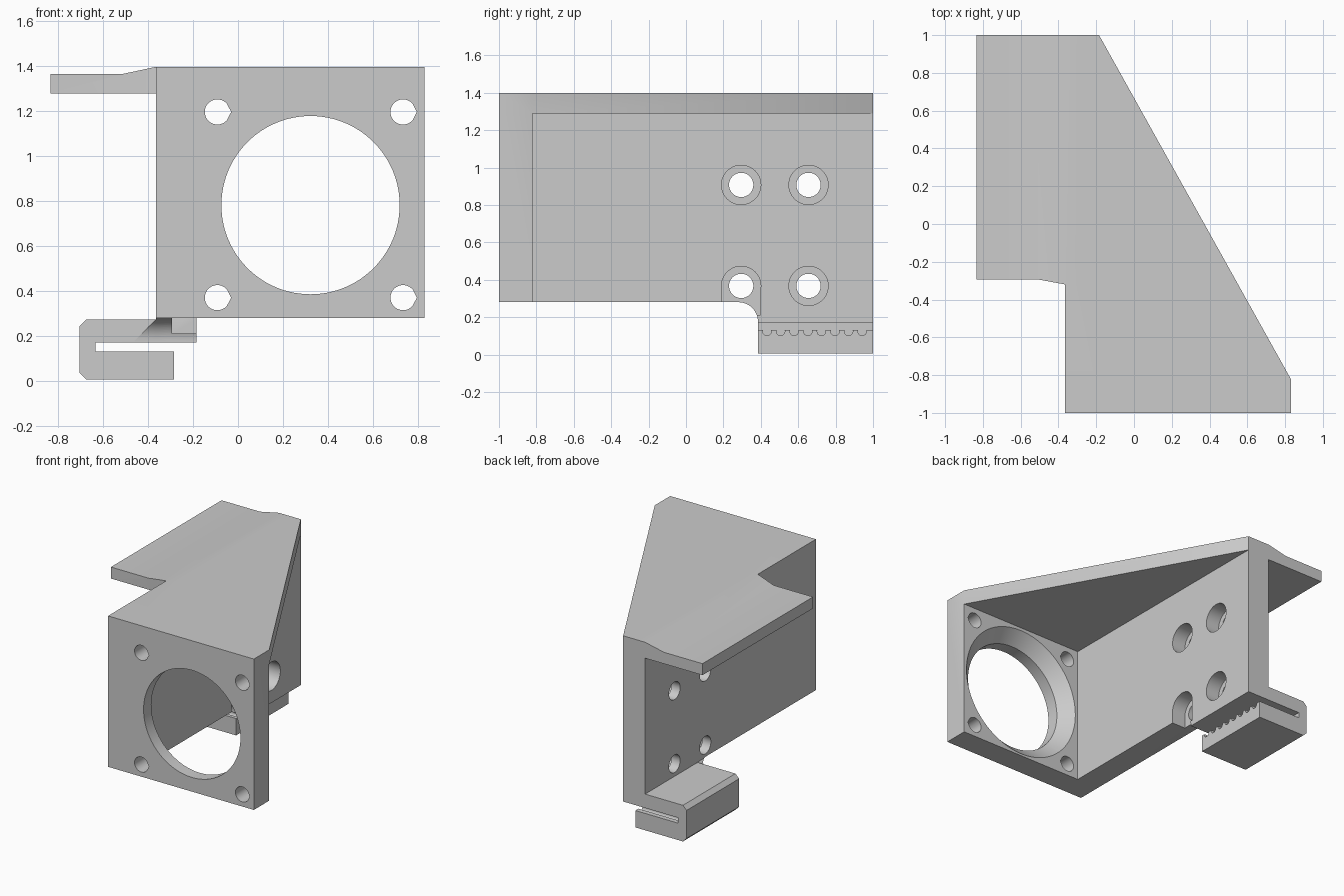
import bpy, bmesh
from math import pi, cos, sin, radians
from mathutils import Matrix, Vector

cube = bpy.data.objects.get("Cube")
if cube:
    bpy.data.objects.remove(cube, do_unlink=True)

grey = bpy.data.materials.new("light grey")
grey.use_nodes = True
COLOUR = (0.6, 0.6, 0.6, 1)
grey.diffuse_color = COLOUR
grey.node_tree.nodes["Principled BSDF"].inputs["Base Color"].default_value = COLOUR


def prism(name, pts, axis, lo, hi):
    """Extrude a 2D outline along an axis between lo and hi."""
    place = {"x": lambda a, b, t: (t, a, b),
             "y": lambda a, b, t: (a, t, b),
             "z": lambda a, b, t: (a, b, t)}[axis]
    bm = bmesh.new()
    face = bm.faces.new([bm.verts.new(place(a, b, lo)) for a, b in pts])
    out = bmesh.ops.extrude_face_region(bm, geom=[face])
    shift = Vector(place(0, 0, hi - lo))
    bmesh.ops.translate(bm, vec=shift,
                        verts=[v for v in out["geom"] if isinstance(v, bmesh.types.BMVert)])
    bmesh.ops.recalc_face_normals(bm, faces=bm.faces)
    mesh = bpy.data.meshes.new(name)
    bm.to_mesh(mesh)
    bm.free()
    mesh.materials.append(grey)
    obj = bpy.data.objects.new(name, mesh)
    bpy.context.collection.objects.link(obj)
    return obj


def rect(a0, a1, b0, b1):
    return [(a0, b0), (a1, b0), (a1, b1), (a0, b1)]


def circle(a, b, r, n=48):
    return [(a + r * cos(2 * pi * i / n), b + r * sin(2 * pi * i / n)) for i in range(n)]


def teardrop(a, b, r):
    arc = [radians(40 + 280 * i / 28) for i in range(29)]
    return [(a + r * cos(t), b + r * sin(t)) for t in arc] + [(a + r * 1.1, b)]


def combine(target, other, operation):
    """Apply a boolean and discard the helper."""
    mod = target.modifiers.new("boolean", "BOOLEAN")
    mod.operation, mod.solver, mod.object = operation, "EXACT", other
    bpy.context.view_layer.objects.active = target
    bpy.ops.object.modifier_apply(modifier=mod.name)
    bpy.data.objects.remove(other, do_unlink=True)


def add(target, *args):
    combine(target, prism("piece", *args), "UNION")


def cut(target, *args):
    combine(target, prism("cutter", *args), "DIFFERENCE")


LEFT, INNER, RIGHT = -0.365, -0.185, 0.83
BASE, TOP = 0.28, 1.398
STRUT = 0.385

# Side wall, with its lower strut and concave fillet
fillet = [(0.28 + 0.105 * sin(t), 0.175 + 0.105 * cos(t))
          for t in [pi / 2 * i / 12 for i in range(13)]]
bracket = prism("motor_bracket",
                [(-1, BASE)] + fillet + [(STRUT, 0.17), (1, 0.17), (1, TOP), (-1, TOP)],
                "x", LEFT, INNER)

# Front plate and sloping top plate
add(bracket, rect(LEFT, RIGHT, BASE, TOP), "y", -1, -0.82)
add(bracket, [(LEFT, -1), (RIGHT, -1), (RIGHT, -0.82), (INNER, 1), (LEFT, 1)],
    "z", 1.29, TOP)

# Side tab: tapered section trimmed to its plan outline
tab = prism("tab", [(-0.835, 1.28), (-0.3, 1.28), (-0.3, TOP), (LEFT, TOP),
                    (-0.52, 1.365), (-0.835, 1.365)], "y", -0.5, 1)
cut(tab, [(-0.9, -0.6), (-0.2, -0.6), (-0.2, -0.32), (LEFT, -0.32),
          (-0.5, -0.295), (-0.9, -0.295)], "z", 1.2, 1.5)
combine(bracket, tab, "UNION")

# Belt clip: a C section with chamfered outer corners
clip = prism("clip", [(INNER, 0.17), (INNER, 0.273), (-0.675, 0.273), (-0.705, 0.243),
                      (-0.705, 0.035), (-0.675, 0.005), (-0.285, 0.005), (-0.285, 0.13),
                      (-0.635, 0.13), (-0.635, 0.17)], "y", STRUT, 1)
for i in range(8):
    cut(clip, circle(0.433 + 0.0727 * i, 0.124, 0.023, 16), "x", -0.63, -0.25)
combine(bracket, clip, "UNION")

# Flared foot of the fillet beside the clip
foot = prism("foot", fillet + [(STRUT + 0.02, 0.18), (STRUT + 0.02, BASE)],
             "x", -0.46, -0.3)
cut(foot, [(-0.47, 0.17), (-0.6, 0.17), (-0.6, 0.3), (-0.34, 0.3)], "y", 0.2, 0.5)
combine(bracket, foot, "UNION")

# Large round opening, flared at the rear
CX, CZ = 0.323, 0.782
cut(bracket, circle(CX, CZ, 0.397, 96), "y", -1.1, -0.7)
flare = prism("flare", circle(CX, CZ, 0.397, 96), "y", -0.91, -0.81)
for v in flare.data.vertices:
    if v.co.y > -0.85:
        v.co.x = CX + (v.co.x - CX) * 1.25
        v.co.z = CZ + (v.co.z - CZ) * 1.25
combine(bracket, flare, "DIFFERENCE")

# Four teardrop screw holes in the front plate
for x in (-0.092, 0.735):
    for z in (0.37, 1.197):
        cut(bracket, teardrop(x, z, 0.056), "y", -1.1, -0.7)

# Four counterbored holes in the side wall
for y in (0.295, 0.655):
    for z in (0.367, 0.907):
        cut(bracket, circle(y, z, 0.065), "x", -0.5, 0)
        cut(bracket, circle(y, z, 0.105), "x", -0.295, 0)
cut(bracket, rect(0.19, 0.395, 0.21, 0.367), "x", -0.295, -0.1)

# Round surfaces smooth, corners sharp
bpy.ops.object.select_all(action="DESELECT")
bracket.select_set(True)
bpy.context.view_layer.objects.active = bracket
bpy.ops.object.shade_smooth_by_angle(angle=radians(30))
